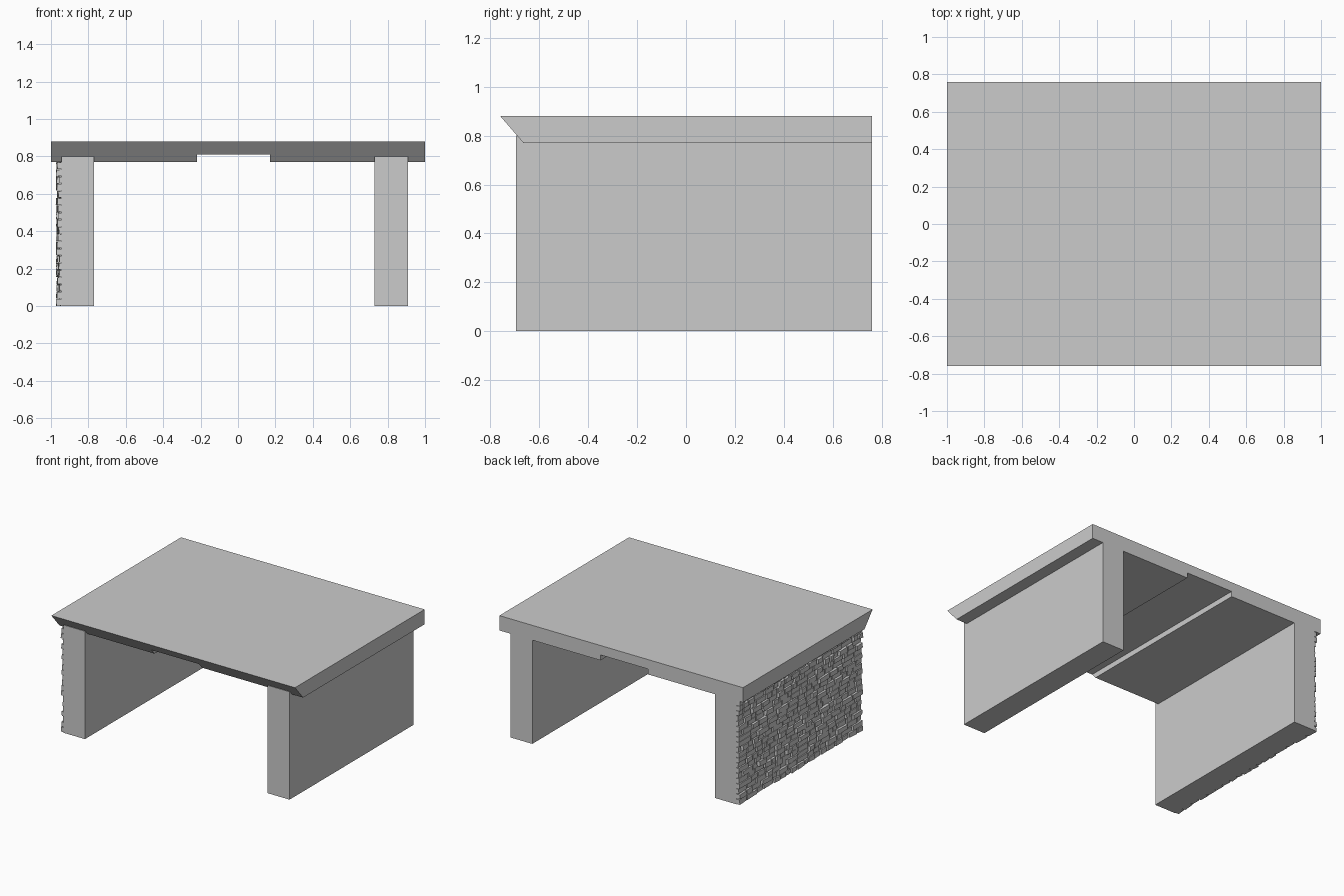
import bpy
import bmesh
import random
from mathutils import Vector

random.seed(4)
cube = bpy.data.objects.get("Cube")
if cube:
    bpy.data.objects.remove(cube, do_unlink=True)

GREY = (0.6, 0.6, 0.6, 1)
stone_grey = bpy.data.materials.new("stone_grey")
stone_grey.use_nodes = True
stone_grey.diffuse_color = GREY
stone_grey.node_tree.nodes["Principled BSDF"].inputs["Base Color"].default_value = GREY


def finish(name, bm):
    bmesh.ops.recalc_face_normals(bm, faces=bm.faces)
    mesh = bpy.data.meshes.new(name)
    bm.to_mesh(mesh)
    bm.free()
    mesh.materials.append(stone_grey)
    obj = bpy.data.objects.new(name, mesh)
    bpy.context.collection.objects.link(obj)
    return obj


def add_box(bm, low, high):
    low, high = Vector(low), Vector(high)
    verts = bmesh.ops.create_cube(bm, size=1)["verts"]
    for v in verts:
        v.co = (low + high) / 2 + v.co * (high - low)
    return verts


TOP, SOFFIT, RECESS = 0.88, 0.77, 0.81
FRONT, BACK, WALL_FRONT = -0.76, 0.76, -0.695
LIP = -0.665  # front of the slab's underside


def slope_y(z):
    return LIP + (FRONT - LIP) * (z - SOFFIT) / (TOP - SOFFIT)


# Roof slab: notched profile run from the sloping front to the back
outline = [(-1, TOP), (-1, SOFFIT), (-0.22, SOFFIT), (-0.22, RECESS),
           (0.17, RECESS), (0.17, SOFFIT), (1, SOFFIT), (1, TOP)]
bm = bmesh.new()
front = [bm.verts.new((x, slope_y(z), z)) for x, z in outline]
back = [bm.verts.new((x, BACK, z)) for x, z in outline]
bm.faces.new(front)
bm.faces.new(back)
for i in range(len(outline)):
    j = (i + 1) % len(outline)
    bm.faces.new((front[i], front[j], back[j], back[i]))
finish("roof_slab", bm)

# Two side walls
for name, x0, x1 in (("right_wall", -0.945, -0.77), ("left_wall", 0.73, 0.91)):
    bm = bmesh.new()
    add_box(bm, (x0, WALL_FRONT, 0), (x1, BACK, 0.8))
    finish(name, bm)

# Rough stone cladding on the right wall: uneven courses of jittered blocks
bm = bmesh.new()
rows = 20
course = SOFFIT / rows
for row in range(rows):
    y = WALL_FRONT
    while y < BACK - 0.01:
        end = y + random.uniform(0.05, 0.13)
        if end > BACK - 0.04:
            end = BACK
        face_x = random.uniform(-0.972, -0.955)
        z = row * course
        verts = add_box(bm, (face_x, y + 0.002, z + 0.002),
                        (-0.94, end - 0.002, z + course - 0.002))
        for v in verts:
            if v.co.x < -0.95:
                v.co.x += random.uniform(-0.003, 0.003)
                v.co.y += 0.004 if v.co.y < (y + end) / 2 else -0.004
                v.co.z += random.uniform(-0.002, 0.002)
        y = end
finish("stone_cladding", bm)
